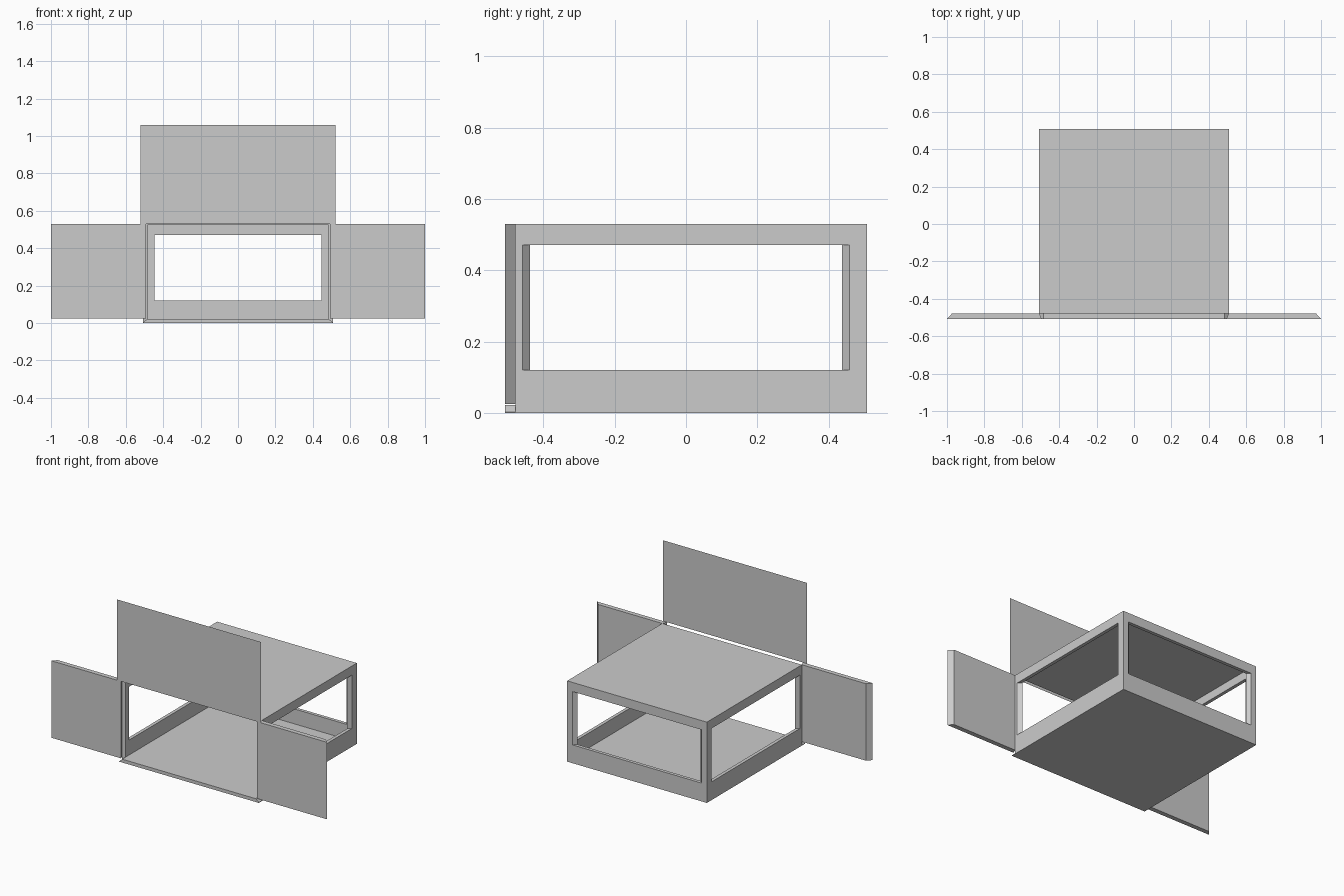
import bpy
import bmesh

if "Cube" in bpy.data.objects:
    bpy.data.objects.remove(bpy.data.objects["Cube"])

HX, HY = 0.507, 0.508      # outer half width and depth of the box
T = 0.022                  # wall thickness
Z_IN = (0.022, 0.524)      # inner floor and ceiling heights
Z_OUT = (0.003, 0.53)      # outer wall bottom and top
WINDOW_Z = (0.12, 0.47)


def make(name, loops, cap):
    """Join successive four-point loops; cap the ends or close into a ring."""
    bm = bmesh.new()
    rings = [[bm.verts.new(p) for p in loop] for loop in loops]
    pairs = list(zip(rings, rings[1:]))
    if not cap:
        pairs.append((rings[-1], rings[0]))
    for a, b in pairs:
        for i in range(4):
            j = (i + 1) % 4
            bm.faces.new((a[i], a[j], b[j], b[i]))
    if cap:
        bm.faces.new(rings[0])
        if len(rings) > 1:
            bm.faces.new(rings[-1])
    bmesh.ops.recalc_face_normals(bm, faces=bm.faces[:])
    mesh = bpy.data.meshes.new(name)
    bm.to_mesh(mesh)
    bm.free()
    obj = bpy.data.objects.new(name, mesh)
    bpy.context.collection.objects.link(obj)
    return obj


def rect(axis, d, u, v):
    """Rectangle at distance d along an axis, spanning ranges u and v."""
    corners = [(u[0], v[0]), (u[1], v[0]), (u[1], v[1]), (u[0], v[1])]
    if axis == 'x':
        return [(d, a, b) for a, b in corners]
    if axis == 'y':
        return [(a, d, b) for a, b in corners]
    return [(a, b, d) for a, b in corners]


def sym(h):
    return (-h, h)


FRONT_IN = -HY + 0.03      # plane of the flap backs and the roof front edge

# Floor and roof plates with mitred edges
make("floor", [rect('z', 0, sym(HX), sym(HY)),
               rect('z', 0.003, sym(HX), sym(HY)),
               rect('z', Z_IN[0], sym(HX - T), (-HY, HY - T))], True)
make("roof", [rect('z', 0.53, sym(HX), (FRONT_IN, HY)),
              rect('z', Z_IN[1], sym(HX - T), (FRONT_IN, HY - T))], True)

# Back wall with splayed window
make("back_wall", [rect('y', HY, sym(HX), Z_OUT),
                   rect('y', HY, sym(0.469), WINDOW_Z),
                   rect('y', HY - T, sym(0.447), WINDOW_Z),
                   rect('y', HY - T, sym(HX - T), Z_IN)], False)

for s, side in ((-1, "left"), (1, "right")):
    # Side walls with splayed windows
    make(side + "_wall",
         [rect('x', s * HX, (FRONT_IN, HY), Z_OUT),
          rect('x', s * HX, sym(0.459), WINDOW_Z),
          rect('x', s * (HX - T), sym(0.437), WINDOW_Z),
          rect('x', s * (HX - T), (FRONT_IN + 0.005, HY - T), Z_IN)], False)
    # Open side flaps with bevelled ends
    make(side + "_flap",
         [rect('y', -HY, (s * 0.493, s * 1.0), (0.025, 0.53)),
          rect('y', FRONT_IN, (s * HX, s * 0.973), (0.025, 0.53))], True)

# Thin raised top flap
make("top_flap", [rect('y', -HY, sym(0.521), (0.53, 1.06))], True)
